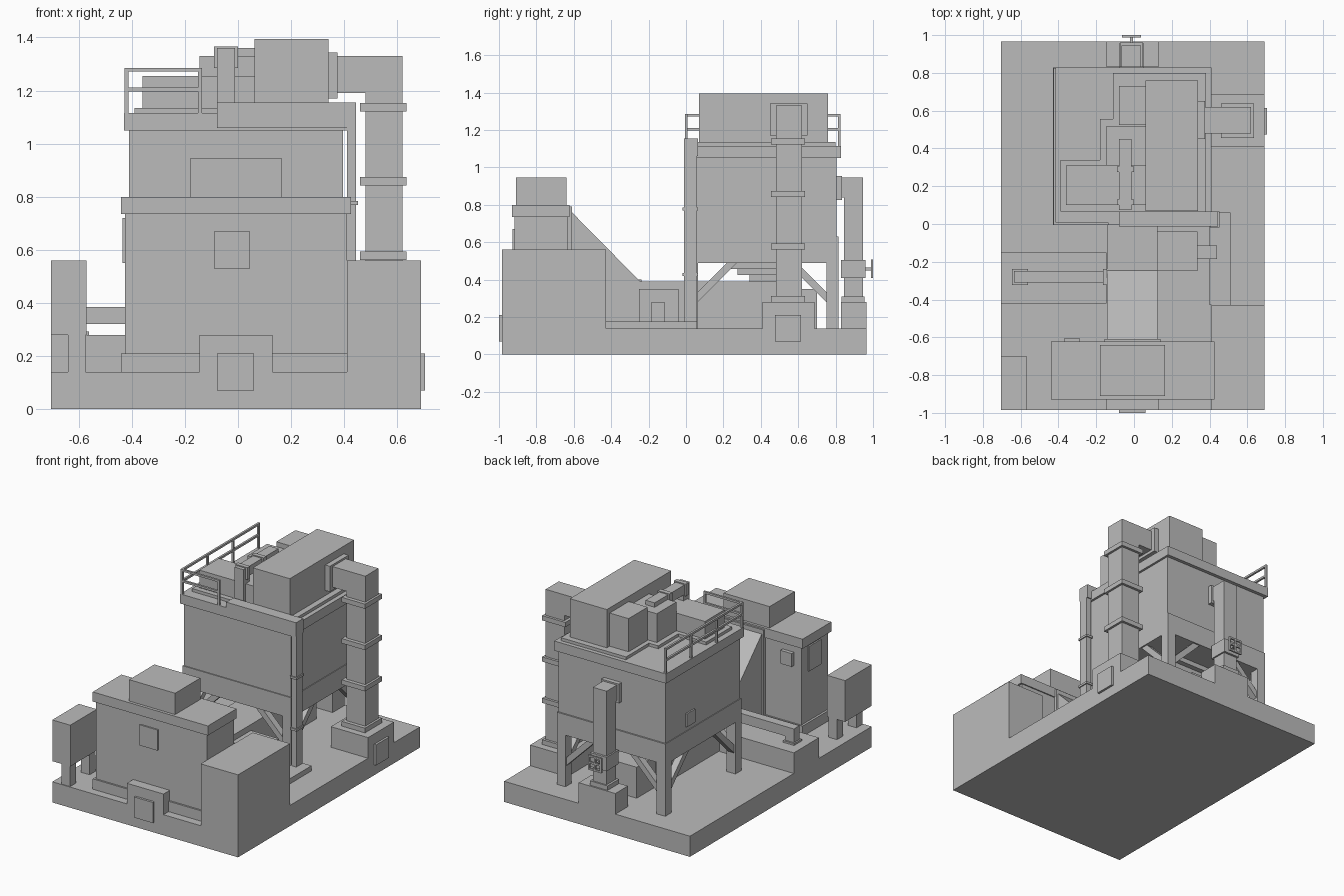
import bpy, bmesh
from mathutils import Vector

metal = bpy.data.materials.new("plain_grey")
metal.diffuse_color = (0.5, 0.5, 0.5, 1)


def finish(name, bm):
    bmesh.ops.recalc_face_normals(bm, faces=bm.faces)
    me = bpy.data.meshes.new(name)
    bm.to_mesh(me)
    bm.free()
    me.materials.append(metal)
    ob = bpy.data.objects.new(name, me)
    bpy.context.collection.objects.link(ob)
    return ob


def box(name, x0, x1, y0, y1, z0, z1):
    bm = bmesh.new()
    bmesh.ops.create_cube(bm, size=1)
    for v in bm.verts:
        v.co = Vector(((x0, x1)[v.co.x > 0], (y0, y1)[v.co.y > 0], (z0, z1)[v.co.z > 0]))
    return finish(name, bm)


def prism(name, pts, axis, a, b):
    """Extrude a (horizontal, z) outline along x or y from a to b."""
    bm = bmesh.new()
    co = (lambda p, d: (d, p[0], p[1])) if axis == 'x' else (lambda p, d: (p[0], d, p[1]))
    face = bm.faces.new([bm.verts.new(co(p, a)) for p in pts])
    ext = bmesh.ops.extrude_face_region(bm, geom=[face])
    step = Vector((b - a, 0, 0)) if axis == 'x' else Vector((0, b - a, 0))
    bmesh.ops.translate(bm, vec=step, verts=[g for g in ext['geom'] if isinstance(g, bmesh.types.BMVert)])
    return finish(name, bm)


# Foundation slab with raised pads
box("slab", -.705, .69, -.985, .965, 0, .14)
box("front_curb", -.145, .13, -.985, -.90, .14, .28)
box("back_curb", -.145, .13, .83, .965, .14, .28)
box("duct_pad", .41, .69, .41, .687, .14, .28)
box("left_pad", -.705, -.145, -.42, -.15, .14, .28)
box("corner_block", .41, .69, -.985, -.428, .14, .56)
box("front_plate", -.08, .06, -1, -.985, .07, .21)
box("side_plate", .69, .705, .475, .615, .07, .21)

# Furnace house
box("furnace_skirt", -.44, .41, -.93, -.622, .14, .21)
box("furnace_body", -.425, .41, -.918, -.63, .21, .735)
box("furnace_rim", -.44, .425, -.93, -.622, .735, .80)
box("furnace_top", -.18, .165, -.91, -.64, .80, .945)
box("furnace_front_hatch", -.09, .045, -.928, -.918, .53, .67)
box("furnace_side_hatch", -.435, -.425, -.83, -.70, .55, .72)
box("furnace_back_hatch", -.37, -.285, -.63, -.605, .60, .69)

# Sloped transfer chute and channel under the bin
prism("transfer_chute", [(-.63, .14), (-.63, .775), (-.615, .765), (-.245, .39), (.5, .39), (.5, .14)],
      'x', -.142, .125)
box("chute_flange", -.155, .14, -.63, -.61, .14, .79)
box("channel_end", -.12, .10, .5, .70, .14, .35)

# Control cabinet on two posts
box("cabinet", -.705, -.57, -.985, -.70, .28, .56)
for y in (-.98, -.77):
    box("cabinet_post", -.64, -.575, y, y + .065, .14, .28)

# Side pipe on the left pad
box("side_pipe", -.635, -.142, -.31, -.25, .32, .385)
box("side_pipe_drop", -.635, -.57, -.31, -.25, .28, .32)
box("side_pipe_foot", -.645, -.562, -.323, -.238, .28, .292)
box("side_pipe_flange", -.165, -.142, -.323, -.238, .305, .40)

# Pump with low trench cover and riser on the right
box("pump_box", .125, .335, -.25, -.04, .14, .35)
box("trench_cover", .40, .51, -.428, .06, .14, .175)
box("pump_outlet", .335, .44, -.185, -.115, .175, .28)
box("riser", .41, .445, -.01, .058, .14, 1.155)
for z in (.42, .77):
    box("riser_collar", .402, .452, -.018, .065, z, z + .015)
box("riser_crossbar", -.08, .445, -.012, .065, 1.06, 1.155)

# Filter bin
box("bin_body", -.41, .395, .005, .805, .63, 1.05)
box("bin_skirt", -.415, .40, -.002, .815, .49, .63)
box("bin_rim", -.43, .41, -.006, .828, 1.05, 1.115)
box("bin_hatch", -.42, -.41, .50, .59, .66, .75)
for i, h in enumerate((.09, .155, .19)):
    box("bin_outlet", -h, h, .43 - h, .43 + h, .39 + i * .034, .425 + i * .034)

# Legs with diagonal braces on every side
for x in (-.415, .335):
    for y in (-.002, .75):
        box("bin_leg", x, x + .065, y, y + .065, .14, .49)
for inner, s in ((.063, 1), (.75, -1)):
    outline = [(inner, .28), (inner, .335), (inner + s * .155, .49), (inner + s * .21, .49)]
    for x in (-.405, .345):
        prism("side_brace", outline, 'x', x, x + .045)
for inner, s in ((-.35, 1), (.335, -1)):
    outline = [(inner, .28), (inner, .335), (inner + s * .155, .49), (inner + s * .21, .49)]
    for y in (.008, .76):
        prism("end_brace", outline, 'y', y, y + .045)

# Roof machinery on a stepped plinth
box("plinth_fan", -.11, .38, .065, .80, 1.115, 1.135)
box("plinth_middle", -.18, -.11, .065, .555, 1.115, 1.135)
box("plinth_left", -.39, -.18, .065, .34, 1.115, 1.135)
box("fan_house", .062, .34, .07, .76, 1.135, 1.395)
box("motor_low", -.36, .062, .10, .31, 1.135, 1.255)
box("motor_middle", -.145, .062, .31, .52, 1.135, 1.33)
box("motor_back", -.08, .062, .525, .73, 1.135, 1.36)
box("roof_pipe_drop", -.08, -.012, .075, .14, 1.115, 1.36)
box("roof_pipe", -.08, -.012, .075, .45, 1.295, 1.36)
for y in (.10, .275):
    box("roof_pipe_flange", -.09, 0, y, y + .03, 1.285, 1.367)

# Exhaust duct on the right
box("duct_inlet", .34, .375, .45, .65, 1.17, 1.343)
box("duct_top", .375, .62, .48, .62, 1.19, 1.33)
box("duct_down", .48, .62, .48, .62, .28, 1.19)
for z in (.28, .562, .842, 1.122):
    box("duct_flange", .46, .635, .455, .637, z, z + .032)

# Guard rail along the left and part of the front
t = .014
for y in (-.006, .265, .54, .812):
    box("rail_post", -.427, -.427 + t, y, y + t, 1.115, 1.285)
box("rail_post", -.15, -.15 + t, -.006, -.006 + t, 1.115, 1.285)
for z in (1.197, 1.271):
    box("side_rail", -.427, -.427 + t, -.006, .826, z, z + t)
    box("front_rail", -.427, -.136, -.006, -.006 + t, z, z + t)

# Back pipe with valve and handwheel
box("back_pipe", -.065, .038, .845, .945, .28, .945)
box("back_pipe_inlet", -.065, .038, .80, .845, .84, .945)
box("back_pipe_flange", -.08, .052, .805, .835, .825, .955)
box("back_pipe_foot", -.08, .052, .832, .955, .28, .31)
box("valve_body", -.075, .048, .83, .96, .41, .505)
box("valve_stem", -.022, -.006, .96, .99, .45, .466)
wx, wz, r, w = -.014, .458, .05, .012
for s in (-1, 0, 1):
    c = s * (r - w / 2)
    box("wheel_bar", wx - r, wx + r, .988, 1, wz + c - w / 2, wz + c + w / 2)
    box("wheel_spoke", wx + c - w / 2, wx + c + w / 2, .988, 1, wz - r, wz + r)
